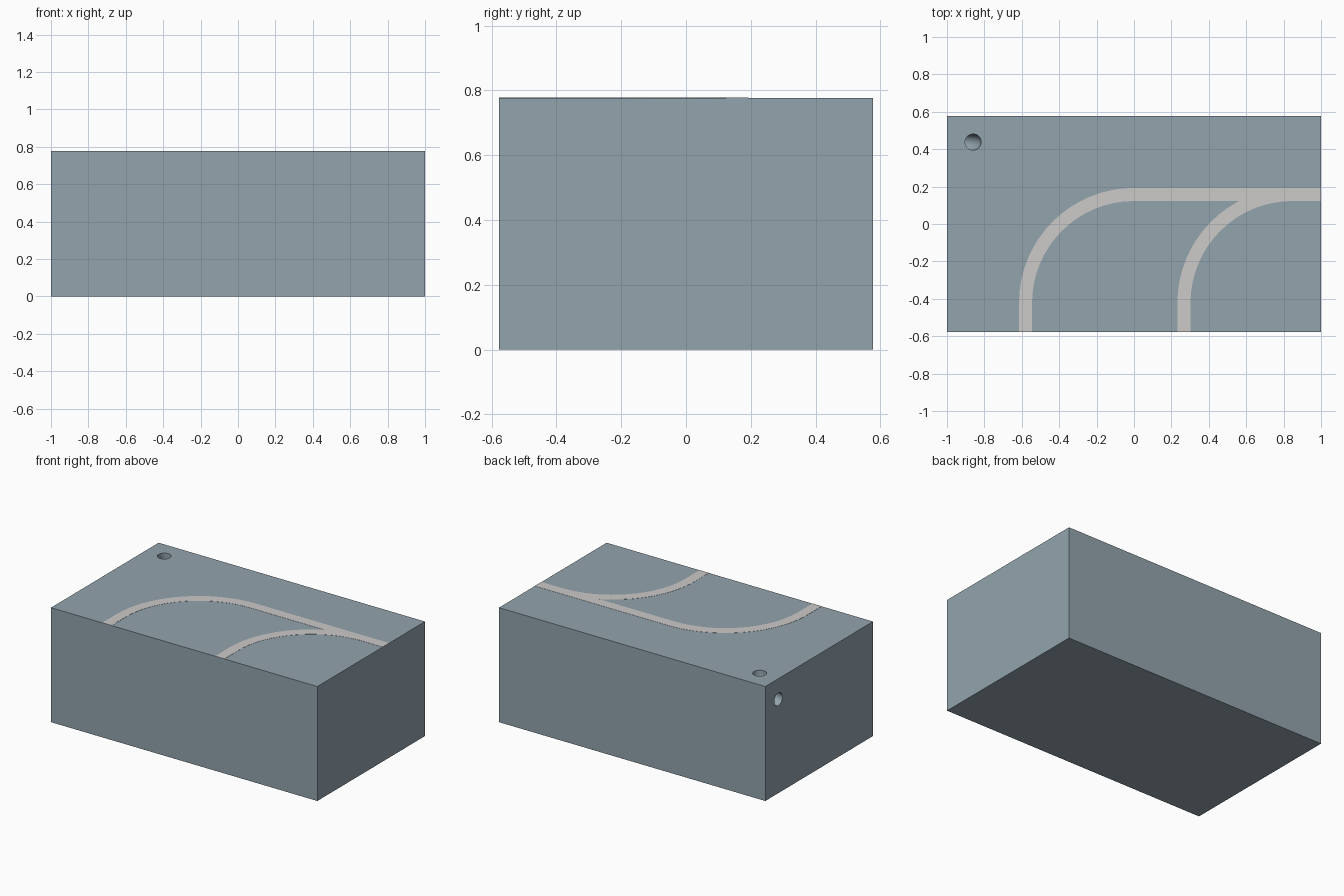
import bpy, bmesh, math
from mathutils import Vector

if "Cube" in bpy.data.objects:
    bpy.data.objects.remove(bpy.data.objects["Cube"])

HX, HY, TOP = 1.0, 0.577, 0.777      # half length, half depth, block height
W, R, RISE = 0.07, 0.58, 0.001       # strip width, bend radius, strip relief
LINE_Y = 0.158                       # centre line of the straight strip


def material(name, rgb):
    mat = bpy.data.materials.new(name)
    mat.diffuse_color = (*rgb, 1)
    mat.use_nodes = True
    mat.node_tree.nodes["Principled BSDF"].inputs["Base Color"].default_value = mat.diffuse_color
    return mat


slate = material("slate_blue_grey", (0.29, 0.368, 0.42))
pale = material("pale_grey", (0.61, 0.595, 0.58))


def finish(name, bm):
    mesh = bpy.data.meshes.new(name)
    bmesh.ops.recalc_face_normals(bm, faces=bm.faces[:])
    bm.to_mesh(mesh)
    bm.free()
    obj = bpy.data.objects.new(name, mesh)
    bpy.context.collection.objects.link(obj)
    return obj


# Main block
bpy.ops.mesh.primitive_cube_add(size=1, location=(0, 0, TOP / 2))
block = bpy.context.object
block.name = "block"
block.scale = (2 * HX, 2 * HY, TOP)
bpy.ops.object.transform_apply(location=True, rotation=False, scale=True)
block.data.materials.append(slate)

# Curved cord hole joining the top and the left side
bpy.ops.mesh.primitive_torus_add(
    location=(-HX, 0.438, TOP), rotation=(math.pi / 2, 0, 0),
    major_radius=0.14, minor_radius=0.043, major_segments=48, minor_segments=32)
cutter = bpy.context.object
cutter.name = "cord_hole_cutter"
cutter.hide_render = True
cutter.data.materials.append(slate)
cut = block.modifiers.new("cord_hole", 'BOOLEAN')
cut.operation, cut.solver, cut.object = 'DIFFERENCE', 'EXACT', cutter
bpy.context.view_layer.objects.active = block
bpy.ops.object.modifier_apply(modifier=cut.name)
bpy.data.objects.remove(cutter)
bpy.ops.object.select_all(action='DESELECT')
block.select_set(True)
bpy.ops.object.shade_smooth_by_angle(angle=math.radians(30))


# Pale strips lying on the top
def strip(name, x, end_x=None):
    """Strip from the front edge at x, bending right into the straight line."""
    centre = Vector((x + R, LINE_Y - R, TOP))
    pairs = [[Vector((x + s * W / 2, -HY, TOP)) for s in (-1, 1)]]
    for i in range(17):
        a = math.pi - math.pi / 2 * i / 16
        d = Vector((math.cos(a), math.sin(a), 0))
        pairs.append([centre + d * (R - s * W / 2) for s in (-1, 1)])
    if end_x is not None:
        pairs.append([Vector((end_x, LINE_Y - s * W / 2, TOP)) for s in (-1, 1)])
    bm = bmesh.new()
    rows = [[bm.verts.new(p) for p in pair] for pair in pairs]
    for a, b in zip(rows, rows[1:]):
        bm.faces.new((a[0], a[1], b[1], b[0]))
    # The branch stops where it meets the main strip
    if end_x is None:
        bmesh.ops.bisect_plane(
            bm, geom=bm.verts[:] + bm.edges[:] + bm.faces[:], dist=1e-5,
            plane_co=(0, LINE_Y - W / 2, 0), plane_no=(0, 1, 0), clear_outer=True)
    ext = bmesh.ops.extrude_face_region(bm, geom=bm.faces[:], use_keep_orig=True)
    verts = [g for g in ext["geom"] if isinstance(g, bmesh.types.BMVert)]
    bmesh.ops.translate(bm, vec=(0, 0, RISE), verts=verts)
    obj = finish(name, bm)
    obj.data.materials.append(pale)


strip("main_strip", -0.58, HX)
strip("branch_strip", 0.267)
